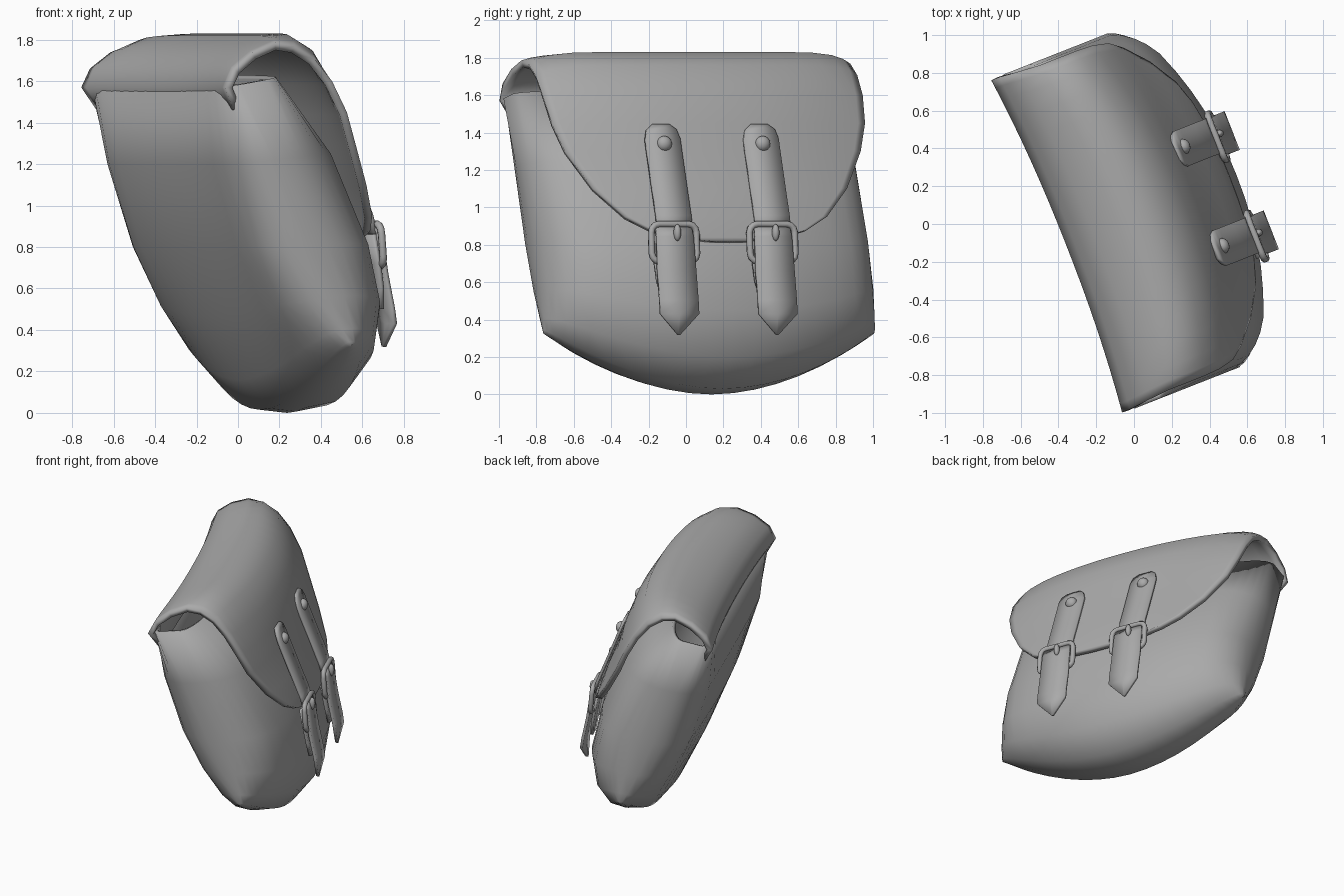
import bpy, math
from mathutils import Vector

cube = bpy.data.objects.get("Cube")
if cube:
    bpy.data.objects.remove(cube, do_unlink=True)

TURN = math.radians(21.5)   # whole bag is turned about z
MID = 0.04                  # centre of the bag along its length
HALF = 0.95                 # half length

grey = bpy.data.materials.new("plain_grey")
grey.use_nodes = True
grey.diffuse_color = (0.4, 0.4, 0.4, 1)
grey.node_tree.nodes["Principled BSDF"].inputs["Base Color"].default_value = (0.4, 0.4, 0.4, 1)


def finish(ob, angle=60):
    ob.rotation_euler.z = TURN
    ob.data.materials.append(grey)
    bpy.ops.object.select_all(action='DESELECT')
    ob.select_set(True)
    bpy.context.view_layer.objects.active = ob
    bpy.ops.object.shade_smooth_by_angle(angle=math.radians(angle))


def sheet(name, rows, caps=False, thick=0.03, offset=-1, angle=60):
    """Skin a grid of points, optionally closing both ends, and thicken it."""
    n = len(rows[0])
    verts = [p for row in rows for p in row]
    faces = [(r * n + i, r * n + i + 1, (r + 1) * n + i + 1, (r + 1) * n + i)
             for r in range(len(rows) - 1) for i in range(n - 1)]
    if caps:
        last = (len(rows) - 1) * n
        for i in range(n // 2):
            loop = [i, i + 1, n - 2 - i, n - 1 - i]
            if loop[1] == loop[2]:
                loop.pop(2)
            faces.append(loop[::-1])
            faces.append([last + k for k in loop])
    mesh = bpy.data.meshes.new(name)
    mesh.from_pydata(verts, [], faces)
    ob = bpy.data.objects.new(name, mesh)
    bpy.context.collection.objects.link(ob)
    finish(ob, angle)
    mod = ob.modifiers.new("thickness", 'SOLIDIFY')
    mod.thickness, mod.offset = thick, offset


def blend(a, b, s, height_power):
    """Mix a middle point with an end point by the distance along the bag."""
    f = min(1, abs(s) / HALF)
    w, v = f ** 2.2, f ** height_power
    return Vector((a[0] + (b[0] - a[0]) * w, a[1] + (b[1] - a[1]) * v))


# Pouch: side profiles (depth, height) at the middle and at the ends
pouch_mid = [(-.02, 1.63), (.35, 1.25), (.52, .8), (.6, .45), (.56, .2), (.43, .03), (.27, 0),
             (.13, .015), (.02, .16), (-.13, .47), (-.26, .8), (-.365, 1.2), (-.37, 1.57)]
pouch_end = [(-.14, 1.62), (.1, 1.25), (.31, .82), (.36, .58), (.34, .42), (.29, .345), (.23, .325),
             (.17, .34), (.08, .39), (-.06, .54), (-.21, .8), (-.35, 1.2), (-.42, 1.57)]
# the ends round off like a half cylinder
end_round = [(.75, 1), (.82, .94), (.87, .84), (.91, .68), (.935, .48), (.95, .2)]
stations = [(-s, k) for s, k in reversed(end_round)]
stations += [(i * .125, 1) for i in range(-5, 6)] + end_round
rows = []
for s, keep in stations:
    prof = [blend(a, b, s, 1.9) for a, b in zip(pouch_mid, pouch_end)]
    ring = []
    for i, (p, q) in enumerate(zip(prof, reversed(prof))):
        depth = min(i, len(prof) - 1 - i)
        c = (p + q) / 2
        p = c + (p - c) * (1 - (1 - keep) * min(1, .6 + .4 * depth))
        ring.append((p.x, s + MID, p.y))
    rows.append(ring)
sheet("pouch", rows, caps=True, angle=80)

# Flap: grows out of the back panel, arches over the top, narrows down the front
flap_mid = [(-.345, 1.46), (-.375, 1.57), (-.33, 1.68), (-.22, 1.76), (-.08, 1.82), (.05, 1.83),
            (.19, 1.76), (.29, 1.6), (.35, 1.45), (.395, 1.3), (.475, 1.1), (.53, .95),
            (.55, .88), (.56, .84), (.565, .82)]
flap_end = [(-.365, 1.46), (-.425, 1.57), (-.38, 1.66), (-.28, 1.735), (-.16, 1.775), (-.06, 1.75),
            (.04, 1.69), (.13, 1.6), (.21, 1.45), (.26, 1.3), (.33, 1.1), (.39, .95),
            (.42, .88), (.44, .84), (.45, .82)]
flap_half = [.9, .945, .945, .935, .925, .925, .925, .92, .9, .85, .73, .58, .45, .3, .12]
across = [i / 8 for i in range(-7, 8)]
rows = []
for k in [-1, -.95] + across + [.95, 1]:
    row = []
    for a, b, h in zip(flap_mid, flap_end, flap_half):
        p = blend(a, b, h * k, 10)
        row.append((p.x, h * k + MID, p.y))
    rows.append(row)
sheet("flap", rows, thick=0.038)


def ribbon(name, s, path):
    rows = [[(t, s + h * k, z) for k in (1, 0, -1)] for t, z, h in path]
    sheet(name, rows, thick=.02, offset=1, angle=40)


def ball(name, loc, scale):
    bpy.ops.mesh.primitive_uv_sphere_add(segments=16, ring_count=8, radius=1)
    ob = bpy.context.object
    ob.name = name
    for v in ob.data.vertices:
        v.co = Vector([a * b + c for a, b, c in zip(v.co, scale, loc)])
    finish(ob)


def buckle(name, s):
    # rounded rectangle frame, leaning with the front of the bag
    cu = bpy.data.curves.new(name, 'CURVE')
    cu.dimensions = '3D'
    cu.bevel_depth, cu.bevel_resolution = .018, 2
    pts = []
    for cx, cz, start in ((1, 1, 0), (-1, 1, 90), (-1, -1, 180), (1, -1, 270)):
        for k in (0, 30, 60, 90):
            a = math.radians(start + k)
            w, h = cx * .085 + .045 * math.cos(a), cz * .055 + .045 * math.sin(a)
            pts.append((.58 - .08 * h, s + w, .81 + h))
    sp = cu.splines.new('POLY')
    sp.points.add(len(pts) - 1)
    for p, co in zip(sp.points, pts):
        p.co = (*co, 1)
    sp.use_cyclic_u = True
    ob = bpy.data.objects.new(name, cu)
    bpy.context.collection.objects.link(ob)
    bpy.ops.object.select_all(action='DESELECT')
    ob.select_set(True)
    bpy.context.view_layer.objects.active = ob
    bpy.ops.object.convert(target='MESH')
    finish(bpy.context.object)


# Two strap sets: riveted strap, buckle, hanging tongue and anchor strap
for side, s in (("right", -.285), ("left", .28)):
    ribbon("upper_strap_" + side, s,
           [(.338, 1.435, .05), (.352, 1.41, .085), (.37, 1.36, .1), (.392, 1.3, .1),
            (.47, 1.1, .1), (.53, .95, .1), (.555, .86, .1)])
    ribbon("tongue_" + side, s - .01,
           [(.555, .89, .1), (.575, .84, .105), (.602, .66, .11), (.635, .5, .11),
            (.645, .43, .11), (.63, .32, .005)])
    ribbon("anchor_strap_" + side, s - .035,
           [(.535, .86, .09), (.56, .72, .09), (.58, .6, .08), (.592, .5, .05)])
    ball("rivet_" + side, (.395, s + .005, 1.34), (.035, .042, .042))
    ball("buckle_prong_" + side, (.597, s, .865), (.022, .02, .045))
    buckle("buckle_" + side, s - .012)
